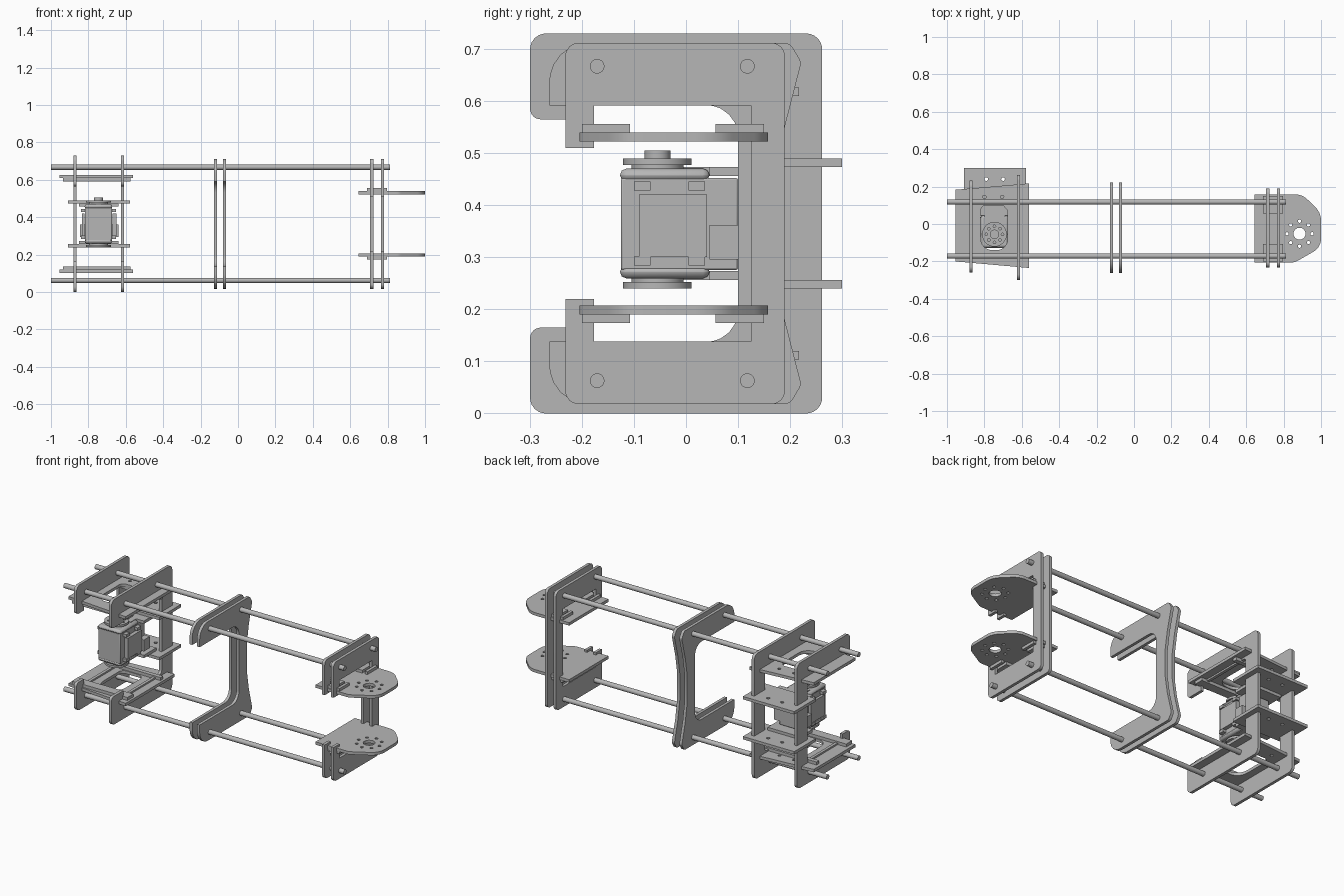
import bpy
import math
from mathutils import Matrix, Vector

if "Cube" in bpy.data.objects:
    bpy.data.objects.remove(bpy.data.objects["Cube"])

grey = bpy.data.materials.new("light grey")
grey.diffuse_color = (0.47, 0.47, 0.47, 1)
grey.use_nodes = True
grey.node_tree.nodes["Principled BSDF"].inputs["Base Color"].default_value = grey.diffuse_color
MID = 0.3645  # height of the horizontal symmetry plane


def finish(ob, name):
    ob.name = name
    ob.data.materials.clear()
    ob.data.materials.append(grey)
    bpy.ops.object.select_all(action='DESELECT')
    ob.select_set(True)
    bpy.context.view_layer.objects.active = ob
    bpy.ops.object.shade_smooth_by_angle(angle=math.radians(35))
    return ob


def rounded(points, n=6):
    """Outline with optional corner radius as third value of each point."""
    out = []
    for i, p in enumerate(points):
        r = p[2] if len(p) > 2 else 0
        b = Vector(p[:2])
        if not r:
            out.append(b)
            continue
        u = (Vector(points[i - 1][:2]) - b).normalized()
        v = (Vector(points[(i + 1) % len(points)][:2]) - b).normalized()
        half = u.angle(v) / 2
        d = r / math.tan(half)
        c = b + (u + v).normalized() * (r / math.sin(half))
        s, e = b + u * d - c, b + v * d - c
        for k in range(n + 1):
            t = k / n
            out.append(c + (s * (1 - t) + e * t).normalized() * r)
    return out


def circle(cx, cy, r, n=24):
    return [Vector((cx + r * math.cos(2 * math.pi * k / n),
                    cy + r * math.sin(2 * math.pi * k / n))) for k in range(n)]


def sheet(name, loops, pos, thick, upright=False):
    """Flat cut sheet; the first loop is the outline, the others are holes."""
    cu = bpy.data.curves.new(name, 'CURVE')
    cu.dimensions = '2D'
    cu.fill_mode = 'BOTH'
    cu.extrude = thick / 2
    for loop in loops:
        sp = cu.splines.new('POLY')
        sp.points.add(len(loop) - 1)
        for q, p in zip(sp.points, loop):
            q.co = (p[0], p[1], 0, 1)
        sp.use_cyclic_u = True
    tmp = bpy.data.objects.new("tmp", cu)
    bpy.context.collection.objects.link(tmp)
    dg = bpy.context.evaluated_depsgraph_get()
    me = bpy.data.meshes.new_from_object(tmp.evaluated_get(dg))
    bpy.data.objects.remove(tmp)
    if upright:
        me.transform(Matrix(((0, 0, 1, pos), (1, 0, 0, 0), (0, 1, 0, 0), (0, 0, 0, 1))))
    else:
        me.transform(Matrix.Translation((0, 0, pos)))
    ob = bpy.data.objects.new(name, me)
    bpy.context.collection.objects.link(ob)
    return finish(ob, name)


def frame(name, upper, x, t=0.017):
    """C-shaped upright plate from its upper half, mirrored downwards."""
    lower = [(p[0], 2 * MID - p[1], *p[2:]) for p in reversed(upper)]
    return sheet(name, [rounded(upper + lower)], x, t, True)


def box(name, x, y, z, bevel=0):
    bpy.ops.mesh.primitive_cube_add(size=1)
    ob = bpy.context.object
    ob.data.transform(Matrix.Translation((sum(x) / 2, sum(y) / 2, sum(z) / 2))
                      @ Matrix.Diagonal((x[1] - x[0], y[1] - y[0], z[1] - z[0], 1)))
    if bevel:
        m = ob.modifiers.new("edge", 'BEVEL')
        m.width, m.segments = bevel, 2
    return finish(ob, name)


def cylinder(name, r, pos, depth, along_x=False, n=24):
    bpy.ops.mesh.primitive_cylinder_add(
        radius=r, depth=depth, vertices=n, location=pos,
        rotation=(0, math.pi / 2 if along_x else 0, 0))
    return finish(bpy.context.object, name)


def rect(x0, x1, y0, y1):
    return [(x0, y0), (x1, y0), (x1, y1), (x0, y1)]


def ring(cx, cy, r, hole):
    return [circle(cx + r * math.cos(k * math.pi / 4), cy + r * math.sin(k * math.pi / 4), hole, 10)
            for k in range(8)]


# Long rods
for y in (0.118, -0.171):
    for z in (0.062, 0.667):
        cylinder("rod", 0.014, (-0.094, y, z), 1.812, True)

# Motor end frames
for x, y0, y1, inner in ((-0.872, -0.258, 0.232, 0.135), (-0.617, -0.3, 0.262, 0.165)):
    frame("motor_frame", [(inner, 0.6, 0.02), (-0.19, 0.6), (-0.19, 0.565), (y0, 0.565, 0.02),
                          (y0, 0.73, 0.03), (y1, 0.73, 0.03)], x)

# Middle frames with waisted back
for x in (-0.12, -0.072):
    frame("middle_frame", [(0.1, 0.592, 0.06), (-0.263, 0.592), (-0.263, 0.712, 0.075),
                           (0.2, 0.712, 0.02), (0.222, 0.675, 0.02), (0.19, 0.55, 0.1),
                           (0.172, 0.44)], x)

# Far end frames with hooked arms
for x in (0.715, 0.772):
    frame("end_frame", [(0.125, 0.592), (-0.177, 0.592), (-0.177, 0.51), (-0.232, 0.51),
                        (-0.232, 0.712, 0.025), (0.19, 0.712, 0.025)], x)

# Parts that repeat above and below the symmetry plane
for s in (1, -1):
    def h(z):
        return MID + s * (z - MID)

    def span(a, b):
        return tuple(sorted((h(a), h(b))))

    # Pivot plates and their locking blocks
    arm = rounded([(0.645, -0.205), (0.86, -0.205, 0.05), (1.0, -0.125, 0.08),
                   (1.0, 0.06, 0.1), (0.9, 0.158, 0.09), (0.645, 0.158)])
    sheet("pivot_plate", [arm, circle(0.885, -0.052, 0.032)] + ring(0.885, -0.052, 0.067, 0.009),
          h(0.531), 0.017)
    for y in ((-0.2, -0.108), (0.057, 0.15)):
        box("locking_block", (0.69, 0.707), y, span(0.539, 0.556))
        box("locking_block", (0.723, 0.764), y, span(0.539, 0.556))
        box("locking_block", (0.78, 0.797), y, span(0.539, 0.556))

    # Tapered shelf with opening above the motor
    opening = rounded([(-0.82, -0.06), (-0.815, -0.14, 0.06), (-0.675, -0.14, 0.06),
                       (-0.675, 0.07, 0.02), (-0.7, 0.1, 0.02), (-0.82, 0.1, 0.03)])
    holes = [circle(x, 0.145, 0.009, 10) for x in (-0.8, -0.705)]
    sheet("shelf", [[(-0.955, -0.2), (-0.562, -0.235), (-0.562, 0.217), (-0.955, 0.183)],
                    opening] + holes, h(0.618), 0.017)
    for y in ((-0.2, -0.145), (0.105, 0.13)):
        box("shelf_strip", (-0.935, -0.575), y, span(0.592, 0.6095))

    # Motor mounting plate and bracket
    mount = rect(-0.91, -0.578, 0.1, 0.3)
    sheet("motor_mount", [mount] + [circle(x, 0.24, 0.01, 10) for x in (-0.79, -0.7)],
          h(0.4815), 0.017)
    box("motor_bracket", (-0.85, -0.64), (0.045, 0.16), span(0.456, 0.473))
    box("motor_bracket_lip", (-0.8, -0.69), (-0.005, 0.045), span(0.456, 0.473))

    # Motor end cover and turning disc
    box("motor_cover", (-0.82, -0.672), (-0.127, 0.045), span(0.445, 0.47), 0.012)
    sheet("motor_disc", [circle(-0.746, -0.055, 0.066, 32)] + ring(-0.746, -0.055, 0.043, 0.007),
          h(0.4835), 0.012)
    cylinder("motor_disc_neck", 0.05, (-0.746, -0.055, h(0.473)), 0.012)

    # Side lugs of the motor
    for y in ((-0.1, -0.068), (0.005, 0.037)):
        for x in ((-0.84, -0.81), (-0.682, -0.652)):
            box("motor_lug", x, y, span(0.428, 0.445))

# Motor body, shaft cap and side sockets
box("motor_body", (-0.818, -0.674), (-0.125, 0.1), (0.275, 0.452), 0.004)
cylinder("shaft_cap", 0.025, (-0.746, -0.055, 0.497), 0.016)
for x in ((-0.845, -0.81), (-0.682, -0.64)):
    box("motor_socket", x, (0.045, 0.1), (0.295, 0.362))
    box("motor_side_panel", (x[0] + 0.01, x[1] - 0.01), (-0.09, 0.04), (0.3, 0.42))
